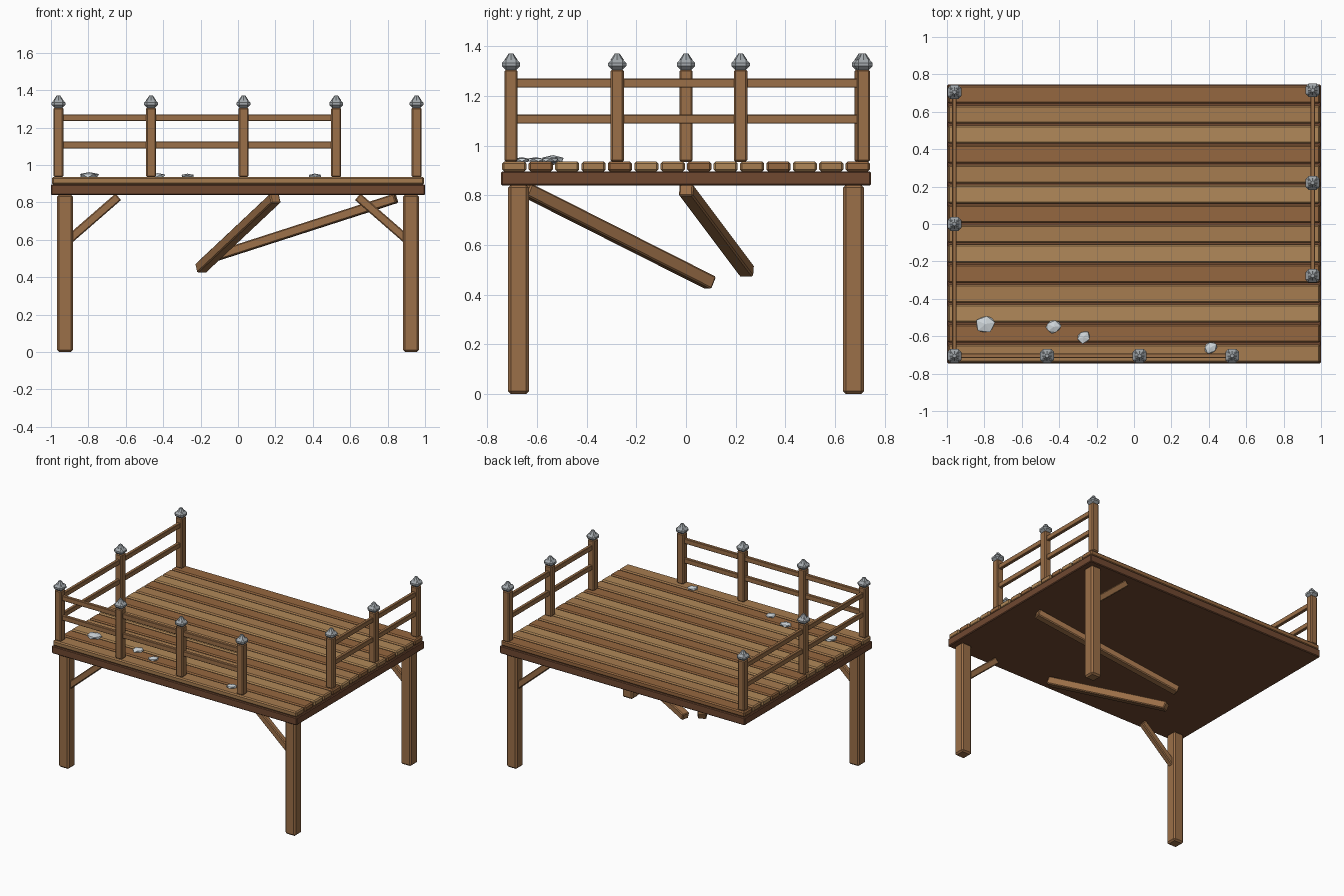
import bpy, bmesh, random
from mathutils import Vector, Matrix

if "Cube" in bpy.data.objects:
    bpy.data.objects.remove(bpy.data.objects["Cube"])

random.seed(4)


def mat(name, r, g, b):
    m = bpy.data.materials.new(name)
    m.diffuse_color = (r, g, b, 1)
    m.use_nodes = True
    m.node_tree.nodes["Principled BSDF"].inputs["Base Color"].default_value = m.diffuse_color
    return m


WOOD = mat("wood", .33, .16, .065)
DARK = mat("dark_wood", .16, .065, .03)
PLANKS = [mat("plank_mid", .38, .2, .08), mat("plank_dark", .3, .135, .05),
          mat("plank_light", .44, .25, .1)]
IRON = mat("cap_metal", .36, .39, .41)
STONE = mat("stone", .62, .67, .7)


def finish(name, bm, material):
    bmesh.ops.recalc_face_normals(bm, faces=bm.faces)
    me = bpy.data.meshes.new(name)
    bm.to_mesh(me)
    bm.free()
    me.materials.append(material)
    ob = bpy.data.objects.new(name, me)
    bpy.context.collection.objects.link(ob)
    return ob


def box(name, center, size, material, bevel=.006, rot=None):
    """Chamfered box."""
    bm = bmesh.new()
    bmesh.ops.create_cube(bm, size=1)
    bmesh.ops.scale(bm, vec=size, verts=bm.verts)
    bmesh.ops.bevel(bm, geom=bm.edges[:], offset=bevel, segments=1, affect='EDGES')
    ob = finish(name, bm, material)
    ob.location = center
    if rot:
        ob.rotation_euler = rot.to_euler()
    return ob


def beam(name, p, q, width, height, material=WOOD, bevel=.006):
    """Chamfered timber running from p to q."""
    p, q = Vector(p), Vector(q)
    return box(name, (p + q) / 2, ((q - p).length, width, height), material, bevel,
               (q - p).to_track_quat('X', 'Z'))


# Deck: dark base frame with 14 planks on top
box("deck_base", (0, 0, .868), (2, 1.49, .056), DARK, .005)
PITCH = 1.49 / 14
for i in range(14):
    box(f"plank_{i + 1}", (0, -.745 + PITCH * (i + .5), .916), (1.99, PITCH - .009, .04),
        PLANKS[i % 3], .008)

# Three standing legs with corner braces (the back left leg is missing)
for name, sx, sy in (("front_left", -1, -1), ("front_right", 1, -1), ("back_right", 1, 1)):
    box(f"{name}_leg", (sx * .925, sy * .675, .421), (.084, .084, .842), WOOD, .011)
    beam(f"{name}_brace", (sx * .64, sy * .675, .83), (sx * .91, sy * .675, .595), .04, .046)

# Loose beams hanging under the deck
beam("fallen_beam_front", (.2, -.645, .823), (-.2, .1, .447), .058, .055)
beam("fallen_beam_side", (.845, 0, .822), (-.17, .245, .495), .058, .05)


# Railing posts with metal caps
def post(name, x, y):
    box(name, (x, y, 1.121), (.054, .054, .372), WOOD, .007)
    box(name + "_cap", (x, y, 1.327), (.074, .074, .044), IRON, .016)
    bm = bmesh.new()
    bmesh.ops.create_cone(bm, cap_ends=True, segments=8, radius1=.027, radius2=.01, depth=.025,
                          matrix=Matrix.Translation((x, y, 1.358)))
    finish(name + "_finial", bm, IRON)


front = [(x, -.705) for x in (-.96, -.465, .03, .525)]
left = [(-.96, -.705), (-.96, 0), (-.96, .705)]
right = [(.955, -.277), (.955, .22), (.955, .715)]
for side, pts in (("front", front), ("left", left[1:]), ("right", right)):
    for i, (x, y) in enumerate(pts):
        post(f"{side}_post_{i + 1}", x, y)

# Two rails along each fenced side
for side, pts in (("front", front), ("left", left), ("right", right)):
    for level, z in (("lower", 1.107), ("upper", 1.252)):
        beam(f"{side}_{level}_rail", (*pts[0], z), (*pts[-1], z), .024, .036, bevel=.003)

# Scattered stones on the deck
for i, (x, y, r, h) in enumerate(((-.795, -.535, .06, .022), (-.43, -.55, .044, .014),
                                  (-.27, -.605, .04, .012), (.41, -.66, .041, .013))):
    bm = bmesh.new()
    bmesh.ops.create_icosphere(bm, subdivisions=1, radius=1)
    for v in bm.verts:
        v.co *= random.uniform(.85, 1.08)
    bmesh.ops.scale(bm, vec=(r, r * .87, h), verts=bm.verts)
    stone = finish(f"stone_{i + 1}", bm, STONE)
    stone.location = (x, y, .942)
    stone.rotation_euler.z = random.uniform(0, 1)
